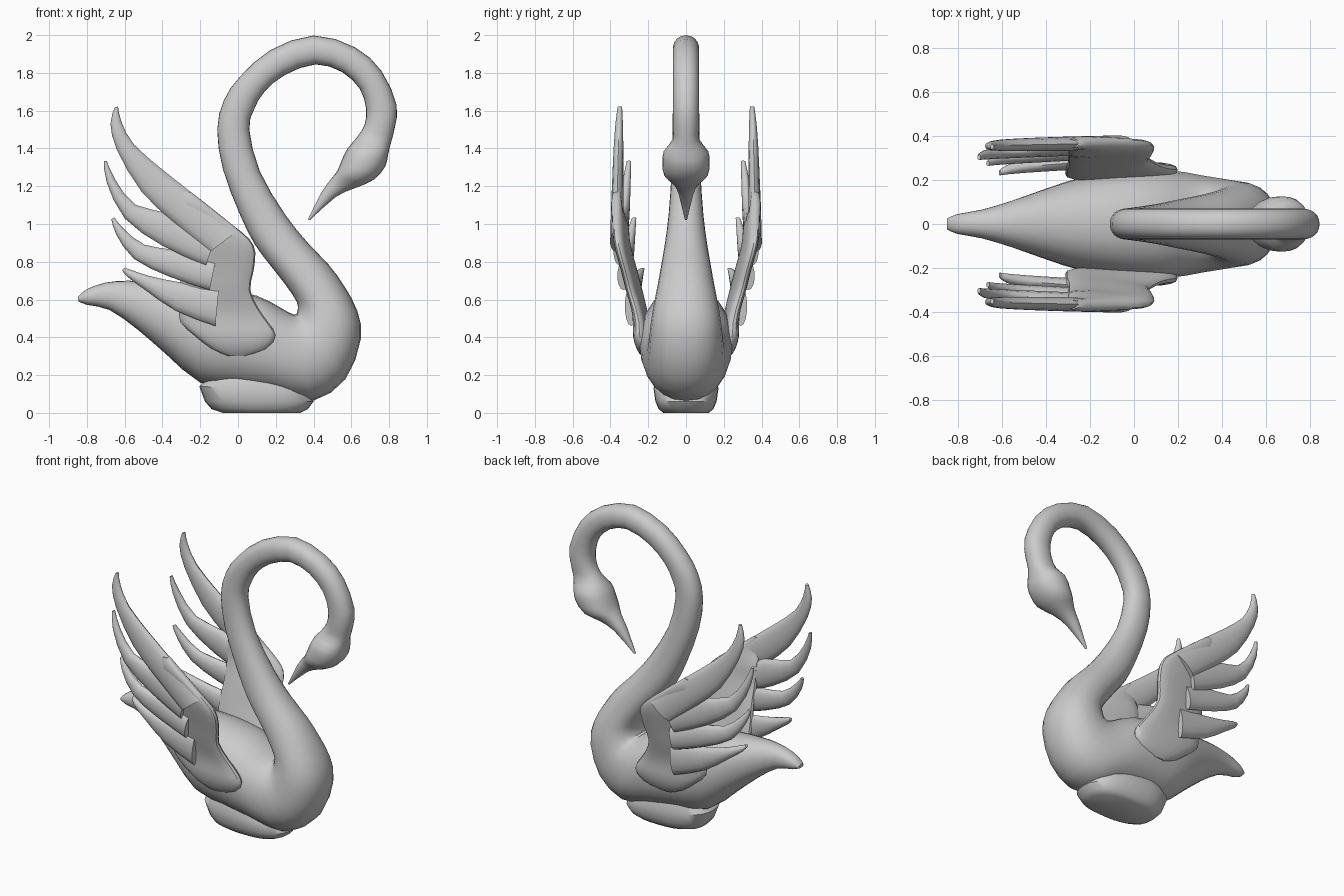
import bpy, bmesh, math
from mathutils import Vector


def smooth_sections(rows, steps):
    # Catmull-Rom resampling of the section table
    out = []
    n = len(rows)
    for i in range(n - 1):
        a, b, c, d = rows[max(i - 1, 0)], rows[i], rows[i + 1], rows[min(i + 2, n - 1)]
        for k in range(steps):
            t = k / steps
            out.append([0.5 * (2 * q + (r - p) * t + (2 * p - 5 * q + 4 * r - s) * t * t
                               + (3 * q - p - 3 * r + s) * t ** 3)
                        for p, q, r, s in zip(a, b, c, d)])
    out.append(list(rows[-1]))
    return out


def loft(name, rows, sides=20, power=2.0, steps=2, mirror=1):
    # each row: edge point A (x, y, z), opposite edge point B (x, y, z), half width in y
    bm = bmesh.new()
    rings = []
    for ax, ay, az, bx, by, bz, w in smooth_sections(rows, steps):
        a, b = Vector((ax, ay, az)), Vector((bx, by, bz))
        mid, half = (a + b) / 2, (a - b) / 2
        ring = []
        for i in range(sides):
            t = 2 * math.pi * i / sides
            c, s = math.cos(t), math.sin(t)
            c = math.copysign(abs(c) ** (2 / power), c)
            s = math.copysign(abs(s) ** (2 / power), s)
            p = mid + half * c + Vector((0, max(w, 0.003) * s, 0))
            ring.append(bm.verts.new((p.x, p.y * mirror, p.z)))
        rings.append(ring)
    for r0, r1 in zip(rings, rings[1:]):
        for i in range(sides):
            j = (i + 1) % sides
            bm.faces.new((r0[i], r0[j], r1[j], r1[i]))
    bm.faces.new(rings[0])
    bm.faces.new(rings[-1])
    bmesh.ops.recalc_face_normals(bm, faces=bm.faces)
    mesh = bpy.data.meshes.new(name)
    bm.to_mesh(mesh)
    bm.free()
    ob = bpy.data.objects.new(name, mesh)
    bpy.context.collection.objects.link(ob)
    bpy.ops.object.select_all(action='DESELECT')
    ob.select_set(True)
    bpy.context.view_layer.objects.active = ob
    bpy.ops.object.shade_smooth_by_angle(angle=math.radians(40))
    return ob


def centred(rows):
    return [(a, 0, b, c, 0, d, w) for a, b, c, d, w in rows]


# Tail and body: top x, z / bottom x, z / half width, fanning round the chest
body = [
    (-0.848, 0.615, -0.845, 0.59, 0.025), (-0.80, 0.655, -0.80, 0.572, 0.045),
    (-0.70, 0.69, -0.68, 0.545, 0.065), (-0.58, 0.70, -0.53, 0.44, 0.105),
    (-0.42, 0.69, -0.38, 0.31, 0.16), (-0.28, 0.675, -0.20, 0.16, 0.21),
    (-0.10, 0.66, 0.0, 0.13, 0.238), (0.10, 0.62, 0.20, 0.10, 0.245),
    (0.22, 0.56, 0.40, 0.065, 0.22), (0.295, 0.52, 0.57, 0.18, 0.20),
    (0.315, 0.54, 0.65, 0.39, 0.188), (0.31, 0.59, 0.632, 0.54, 0.172),
]
# Neck: inner curve of the back, then round the loop
neck = [
    (0.25, 0.68, 0.56, 0.675, 0.15), (0.18, 0.77, 0.48, 0.785, 0.132),
    (0.09, 0.89, 0.37, 0.90, 0.112), (0.01, 1.05, 0.25, 1.05, 0.092),
    (-0.08, 1.29, 0.115, 1.28, 0.076), (-0.11, 1.50, 0.06, 1.50, 0.071),
    (-0.075, 1.655, 0.085, 1.605, 0.07), (0.01, 1.78, 0.14, 1.70, 0.07),
    (0.17, 1.92, 0.25, 1.79, 0.07), (0.40, 1.998, 0.41, 1.845, 0.07),
    (0.62, 1.935, 0.55, 1.805, 0.07), (0.76, 1.81, 0.645, 1.715, 0.07),
    (0.84, 1.63, 0.678, 1.61, 0.07), (0.83, 1.51, 0.67, 1.525, 0.07),
]
# Head and beak
head = [
    (0.81, 1.43, 0.63, 1.46, 0.072), (0.795, 1.37, 0.58, 1.40, 0.118),
    (0.78, 1.305, 0.55, 1.34, 0.125), (0.72, 1.235, 0.525, 1.28, 0.115),
    (0.62, 1.19, 0.49, 1.235, 0.065), (0.52, 1.145, 0.44, 1.165, 0.038),
    (0.38, 1.02, 0.37, 1.025, 0.006),
]
loft("body_neck_and_head", centred(body + neck + head), sides=24, power=2.2)

# Base foot: stacked rounded rings
base = [(-0.08, 0.0, 0.33, 0.0, 0.12), (-0.14, 0.02, 0.37, 0.02, 0.145),
        (-0.175, 0.06, 0.40, 0.06, 0.162), (-0.205, 0.14, 0.37, 0.12, 0.172),
        (-0.15, 0.20, 0.30, 0.18, 0.15)]
loft("base", centred(base), sides=28, power=2.6, steps=1)

# Wing panel slices: height, rear x, front x, front y, half thickness
panel = [
    (0.30, -0.05, 0.05, 0.22, 0.015), (0.34, -0.14, 0.155, 0.23, 0.035),
    (0.41, -0.23, 0.198, 0.245, 0.042), (0.48, -0.305, 0.16, 0.25, 0.04),
    (0.55, -0.31, 0.11, 0.265, 0.036), (0.65, -0.31, 0.065, 0.295, 0.036),
    (0.75, -0.30, 0.082, 0.32, 0.036), (0.85, -0.30, 0.092, 0.348, 0.036),
    (0.92, -0.30, 0.06, 0.362, 0.036), (1.00, -0.30, -0.035, 0.368, 0.034),
    (1.10, -0.30, -0.16, 0.368, 0.03), (1.17, -0.31, -0.25, 0.365, 0.02),
]
# Feathers: root y, tip y, then rows of upper x, z / lower x, z from root to tip
feathers = [
    (0.368, 0.35, [(0.0, 0.965, -0.15, 0.85), (-0.20, 1.13, -0.34, 1.01),
                   (-0.39, 1.28, -0.51, 1.17), (-0.55, 1.42, -0.64, 1.39),
                   (-0.617, 1.54, -0.675, 1.53), (-0.635, 1.622, -0.652, 1.618)]),
    (0.35, 0.302, [(-0.12, 0.93, -0.17, 0.78), (-0.34, 1.05, -0.40, 0.885),
                   (-0.54, 1.10, -0.60, 1.03), (-0.65, 1.235, -0.695, 1.22),
                   (-0.695, 1.335, -0.71, 1.332)]),
    (0.33, 0.275, [(-0.12, 0.80, -0.15, 0.65), (-0.32, 0.86, -0.36, 0.72),
                   (-0.495, 0.89, -0.55, 0.815), (-0.605, 0.975, -0.645, 0.945),
                   (-0.655, 1.035, -0.67, 1.025)]),
    (0.29, 0.232, [(-0.10, 0.67, -0.12, 0.46), (-0.30, 0.69, -0.33, 0.54),
                   (-0.47, 0.725, -0.49, 0.65), (-0.56, 0.755, -0.585, 0.72),
                   (-0.603, 0.768, -0.613, 0.755)]),
]

for side, mirror in (("left", 1), ("right", -1)):
    rows = [(r, fy - 0.04 * min(1, (z - 0.3) / 0.3) * (z < 1.05), z, f, fy, z, w)
            for z, r, f, fy, w in panel]
    loft(side + "_wing_panel", rows, sides=20, power=2.6, mirror=mirror)
    for k, (y0, y1, pts) in enumerate(feathers):
        n = len(pts) - 1
        rows = []
        for i, (ux, uz, lx, lz) in enumerate(pts):
            y = y0 + (y1 - y0) * i / n
            rows.append((ux, y, uz, lx, y, lz, 0.034 - 0.022 * (i / n) ** 2))
        loft(f"{side}_wing_feather_{k + 1}", rows, sides=14, mirror=mirror)
